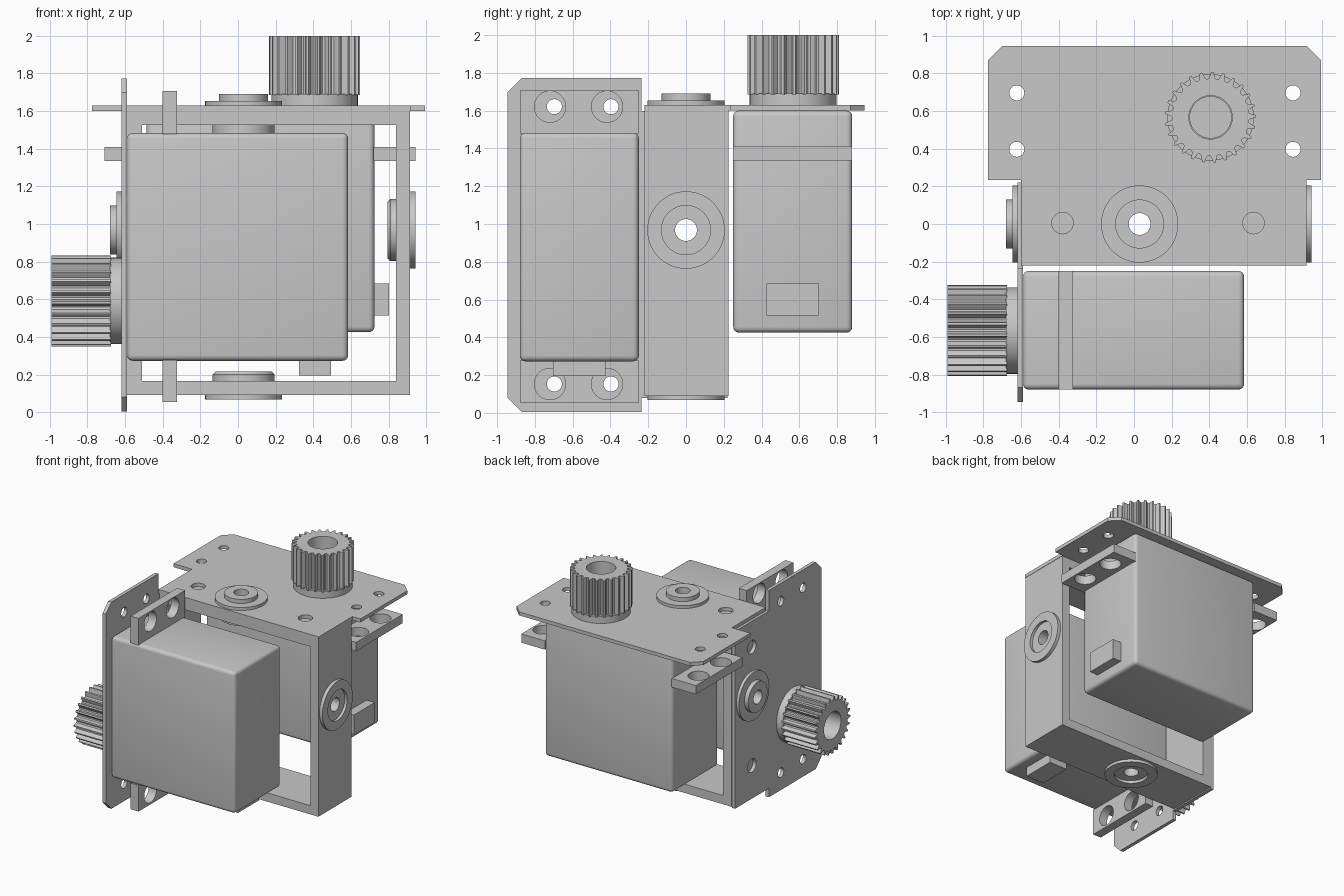
import bpy, bmesh
from math import sin, cos, pi, radians
from mathutils import Matrix

old = bpy.data.objects.get("Cube")
if old:
    bpy.data.objects.remove(old, do_unlink=True)

GREY = (0.58, 0.58, 0.58, 1)
grey = bpy.data.materials.new("light_grey")
grey.use_nodes = True
grey.diffuse_color = GREY
grey.node_tree.nodes["Principled BSDF"].inputs["Base Color"].default_value = GREY

# Half turn that carries the upper servo assembly onto the left side
TURN = Matrix(((0, 0, -1, 1.01), (0, -1, 0, 0), (-1, 0, 0, 0.998), (0, 0, 0, 1)))
HUB_X = 0.03
SERVO_Y = 0.567


def finish(name, bm):
    bmesh.ops.recalc_face_normals(bm, faces=bm.faces)
    mesh = bpy.data.meshes.new(name)
    bm.to_mesh(mesh)
    bm.free()
    mesh.materials.append(grey)
    obj = bpy.data.objects.new(name, mesh)
    bpy.context.collection.objects.link(obj)
    return obj


def activate(obj):
    bpy.ops.object.select_all(action='DESELECT')
    obj.select_set(True)
    bpy.context.view_layer.objects.active = obj


def smooth(obj):
    activate(obj)
    bpy.ops.object.shade_smooth_by_angle(angle=radians(32))


def box(name, x, y, z, bevel=0):
    bm = bmesh.new()
    bmesh.ops.create_cube(bm, size=1)
    for v in bm.verts:
        v.co = [(a + b) / 2 + c * (b - a) for c, (a, b) in zip(v.co, (x, y, z))]
    if bevel:
        bmesh.ops.bevel(bm, geom=bm.edges[:], offset=bevel, segments=4,
                        profile=0.5, affect='EDGES')
    return finish(name, bm)


def prism(name, outline, z0, z1):
    bm = bmesh.new()
    face = bm.faces.new([bm.verts.new((x, y, z0)) for x, y in outline])
    top = bmesh.ops.extrude_face_region(bm, geom=[face])["geom"]
    for v in top:
        if isinstance(v, bmesh.types.BMVert):
            v.co.z = z1
    return finish(name, bm)


def tube(name, profile, centre, steps=48, tooth=None):
    """Closed (radius, z) profile turned about a vertical axis."""
    bm = bmesh.new()
    rings = []
    for r, z in profile:
        ring = []
        for i in range(steps):
            a = 2 * pi * i / steps
            rad = r * tooth[i % len(tooth)] if tooth and r > 0.2 else r
            ring.append(bm.verts.new((centre[0] + rad * cos(a),
                                      centre[1] + rad * sin(a), z)))
        rings.append(ring)
    for k, ring in enumerate(rings):
        nxt = rings[(k + 1) % len(rings)]
        for i in range(steps):
            j = (i + 1) % steps
            bm.faces.new((ring[i], ring[j], nxt[j], nxt[i]))
    return finish(name, bm)


def cut(obj, cutter):
    cutter.hide_render = True
    mod = obj.modifiers.new("cut", 'BOOLEAN')
    mod.operation = 'DIFFERENCE'
    mod.solver = 'EXACT'
    mod.object = cutter
    activate(obj)
    bpy.ops.object.modifier_apply(modifier=mod.name)
    bpy.data.objects.remove(cutter, do_unlink=True)


def drill(obj, holes, z0, z1, turned=False):
    """Cut round vertical holes, given as (x, y, radius)."""
    bm = bmesh.new()
    for x, y, r in holes:
        bmesh.ops.create_cone(bm, cap_ends=True, segments=32, radius1=r, radius2=r,
                              depth=z1 - z0,
                              matrix=Matrix.Translation((x, y, (z0 + z1) / 2)))
    cutter = finish("hole_cutter", bm)
    if turned:
        cutter.data.transform(TURN)
    cut(obj, cutter)


# Square open frame with a bearing bore through each wall
frame = box("frame", (-0.59, 0.915), (-0.22, 0.225), (0.09, 1.6))
cut(frame, box("window_cutter", (-0.51, 0.84), (-1, 1), (0.165, 1.525)))
bore = (HUB_X, 0, 0.1)
for turned in (False, True):
    drill(frame, [bore], 0, 0.4, turned)
    drill(frame, [bore], 1.4, 1.7, turned)
smooth(frame)

parts = []

# Mounting plate with clipped outer corners and shallow pilot holes
plate = prism("mounting_plate", [
    (-0.6, -0.22), (0.918, -0.22), (0.918, 0.235), (0.994, 0.235), (0.994, 0.87),
    (0.918, 0.945), (-0.7, 0.945), (-0.775, 0.87), (-0.775, 0.235), (-0.6, 0.235)],
    1.6, 1.63)
columns = (-0.623, 0.845)
screw_holes = [(x, y, 0.04) for x in columns for y in (0.397, 0.697)]
pilot_holes = [(x, 0.005, 0.057) for x in (-0.38, 0.635)]
drill(plate, screw_holes + pilot_holes + [bore], 1.5, 1.7)
parts.append(plate)

# Servo: body, drilled ears on both ends, cable exit
body_y = (0.25, 0.88)
parts.append(box("servo_body", (-0.485, 0.725), body_y, (0.425, 1.6), bevel=0.03))
for name, span, x in (("inner_ear", (-0.71, -0.48), columns[0]),
                      ("outer_ear", (0.72, 0.943), columns[1])):
    ear = box(name, span, body_y, (1.335, 1.41))
    drill(ear, [(x, y, 0.083) for y in (0.418, 0.72)], 1.3, 1.5)
    parts.append(ear)
parts.append(box("cable_exit", (0.7, 0.802), (0.425, 0.705), (0.515, 0.685)))

# Toothed output gear on a round collar
axle = (0.407, SERVO_Y)
parts.append(tube("gear_collar", [(0.11, 1.6), (0.23, 1.6), (0.23, 1.69), (0.11, 1.69)], axle))
parts.append(tube("output_gear",
                  [(0.115, 1.685), (0.242, 1.685), (0.242, 2), (0.115, 2)],
                  axle, steps=125, tooth=(1, 1, 0.86, 0.84, 0.86)))

# Raised bearing on the plate side, recessed bearing on the opposite wall
hub = (HUB_X, 0)
parts.append(tube("raised_bearing", [
    (0.058, 1.48), (0.165, 1.48), (0.165, 1.53), (0.1, 1.53), (0.1, 1.63), (0.205, 1.63),
    (0.205, 1.655), (0.13, 1.655), (0.13, 1.69), (0.058, 1.69)], hub))
parts.append(tube("recessed_bearing", [
    (0.058, 0.215), (0.15, 0.215), (0.165, 0.2), (0.165, 0.165), (0.1, 0.165), (0.1, 0.095),
    (0.205, 0.095), (0.205, 0.067), (0.13, 0.067), (0.13, 0.09), (0.058, 0.09)], hub))

# Repeat the whole assembly on the left side
for part in parts:
    smooth(part)
    twin = part.copy()
    twin.data = part.data.copy()
    twin.data.transform(TURN)
    twin.name = "side_" + part.name
    part.name = "top_" + part.name
    bpy.context.collection.objects.link(twin)
